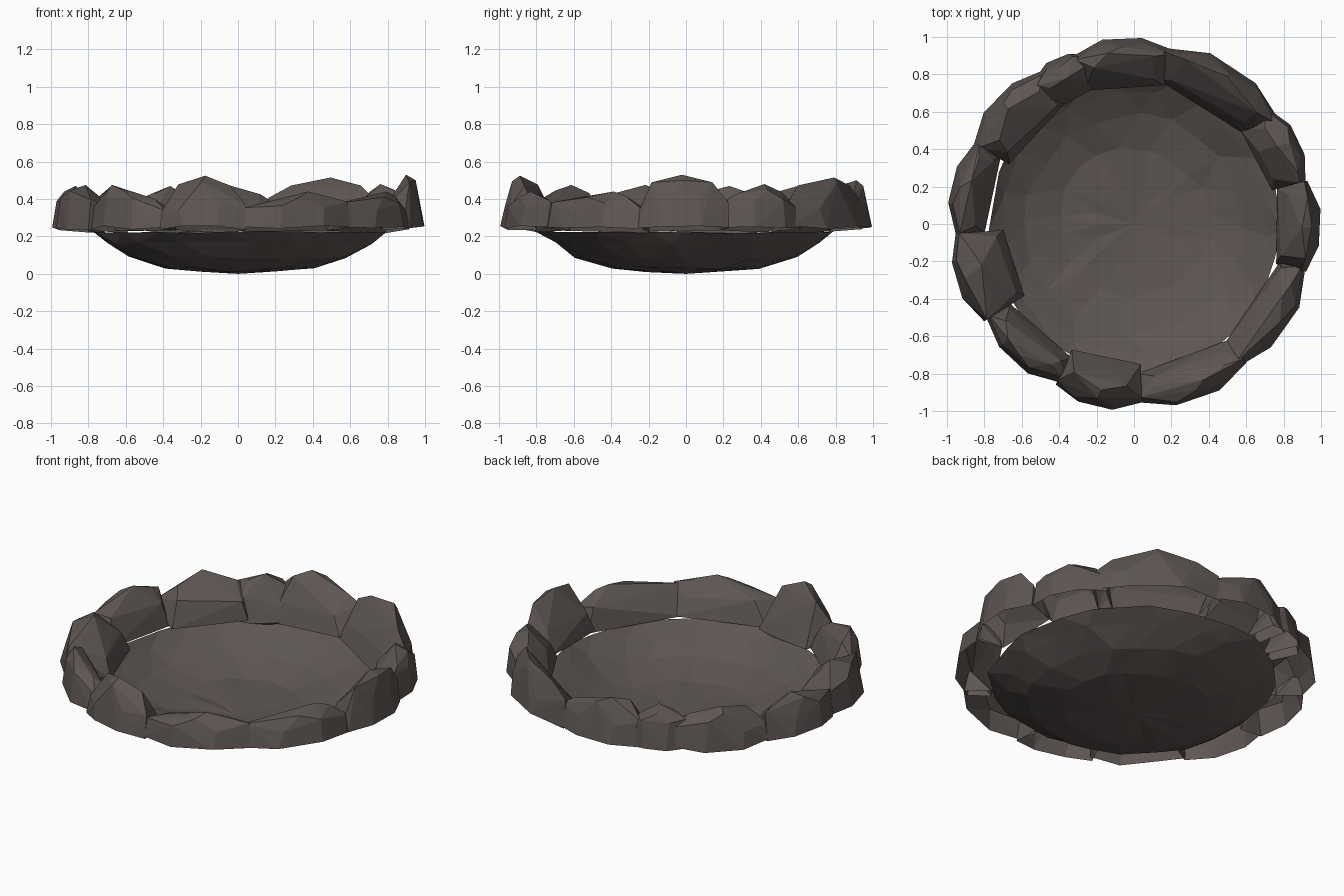
import bpy, bmesh, math, random

if "Cube" in bpy.data.objects:
    bpy.data.objects.remove(bpy.data.objects["Cube"])

rng = random.Random(4)
stone = bpy.data.materials.new("dark warm grey stone")
stone.diffuse_color = (0.11, 0.092, 0.085, 1)
stone.use_nodes = True
stone.node_tree.nodes["Principled BSDF"].inputs["Base Color"].default_value = stone.diffuse_color


def finish(bm, name):
    mesh = bpy.data.meshes.new(name)
    bm.to_mesh(mesh)
    bm.free()
    mesh.materials.append(stone)
    bpy.context.collection.objects.link(bpy.data.objects.new(name, mesh))


def polar(deg, r, z):
    a = math.radians(deg)
    return (r * math.cos(a), r * math.sin(a), z)


def j(amount):
    return rng.uniform(-amount, amount)


# Shallow faceted basin: rings of (radius, height)
def basin():
    bm = bmesh.new()
    n = 20
    prev = [bm.verts.new((0, 0, 0.0))]
    for k, (r, z) in enumerate([(0.2, 0.015), (0.4, 0.032), (0.58, 0.09), (0.71, 0.165), (0.79, 0.222)]):
        step = 360 / n
        ring = [bm.verts.new(polar((i + 0.5 * (k % 2)) * step + j(4), r + j(0.02), z + j(0.006)))
                for i in range(n)]
        for i in range(n):
            i2 = (i + 1) % n
            if len(prev) == 1:
                bm.faces.new((prev[0], ring[i], ring[i2]))
            elif k % 2:
                bm.faces.new((prev[i], ring[i], prev[i2]))
                bm.faces.new((prev[i2], ring[i], ring[i2]))
            else:
                bm.faces.new((prev[i], ring[i], ring[i2]))
                bm.faces.new((prev[i], ring[i2], prev[i2]))
        prev = ring
    finish(bm, "basin")


# One rim stone: convex hull of base, shoulder and crest points, open underneath
def rock(name, a0, a1, rin, rout, top, peak):
    bm = bmesh.new()
    ang = lambda t: a0 + (a1 - a0) * t
    for t, dr in ((0, 0.045), (0.3, 0.005), (0.68, 0.0), (1, 0.045)):        # outer wall
        bm.verts.new(polar(ang(t), rout - dr, 0.245 + j(0.012)))
        bm.verts.new(polar(ang(t + j(0.06)) if 0 < t < 1 else ang(t),
                           rout - dr - 0.015 - rng.random() * 0.015, 0.37 + j(0.04)))
    for t, dr in ((-0.01, 0.02), (0.3, 0.01), (0.72, 0.0), (1.01, 0.02)):    # inner wall
        bm.verts.new(polar(ang(t), rin + dr, 0.225 + j(0.01)))
    for t in (0.1, 0.6, 0.92):
        bm.verts.new(polar(ang(t + j(0.06)), rin + 0.05 + j(0.02), 0.345 + j(0.03)))
    mid = rin * 0.4 + rout * 0.6                                           # crest
    bm.verts.new(polar(ang(peak), mid + j(0.03), top))
    for t in (0.14, 0.82):
        drop = 0.02 + abs(t - peak) * 0.09
        bm.verts.new(polar(ang(t), mid + j(0.04), top - drop + j(0.012)))
    bm.verts.new(polar(ang(0.5), rout - 0.05, top - 0.03))
    res = bmesh.ops.convex_hull(bm, input=bm.verts)
    junk = {v for v in res["geom_interior"] + res["geom_unused"] if isinstance(v, bmesh.types.BMVert)}
    bmesh.ops.delete(bm, geom=list(junk), context='VERTS')
    bmesh.ops.recalc_face_normals(bm, faces=bm.faces)
    bm.normal_update()
    under = [f for f in bm.faces if f.normal.z < -0.7]
    bmesh.ops.delete(bm, geom=under, context='FACES')
    finish(bm, name)


basin()

# start angle, end angle, inner radius, outer radius, crest height, crest position
stones = [
    (78, 110, 0.74, 1.00, 0.50, 0.65),
    (36, 80, 0.76, 1.00, 0.515, 0.5),
    (14, 41, 0.74, 0.99, 0.48, 0.55),
    (-15.5, 14, 0.77, 1.00, 0.53, 0.48),
    (-54, -14, 0.79, 0.99, 0.44, 0.7),
    (-88, -51, 0.78, 1.00, 0.44, 0.6),
    (-116, -87.5, 0.73, 1.00, 0.525, 0.52),
    (-147.5, -115, 0.77, 0.98, 0.475, 0.3),
    (-177, -147, 0.68, 1.00, 0.475, 0.4),
    (153, 183, 0.78, 1.00, 0.47, 0.4),
    (121, 154, 0.72, 1.00, 0.475, 0.5),
    (105, 125, 0.74, 0.98, 0.47, 0.5),
]
for i, s in enumerate(stones):
    rock(f"rim_stone_{i + 1}", *s)
